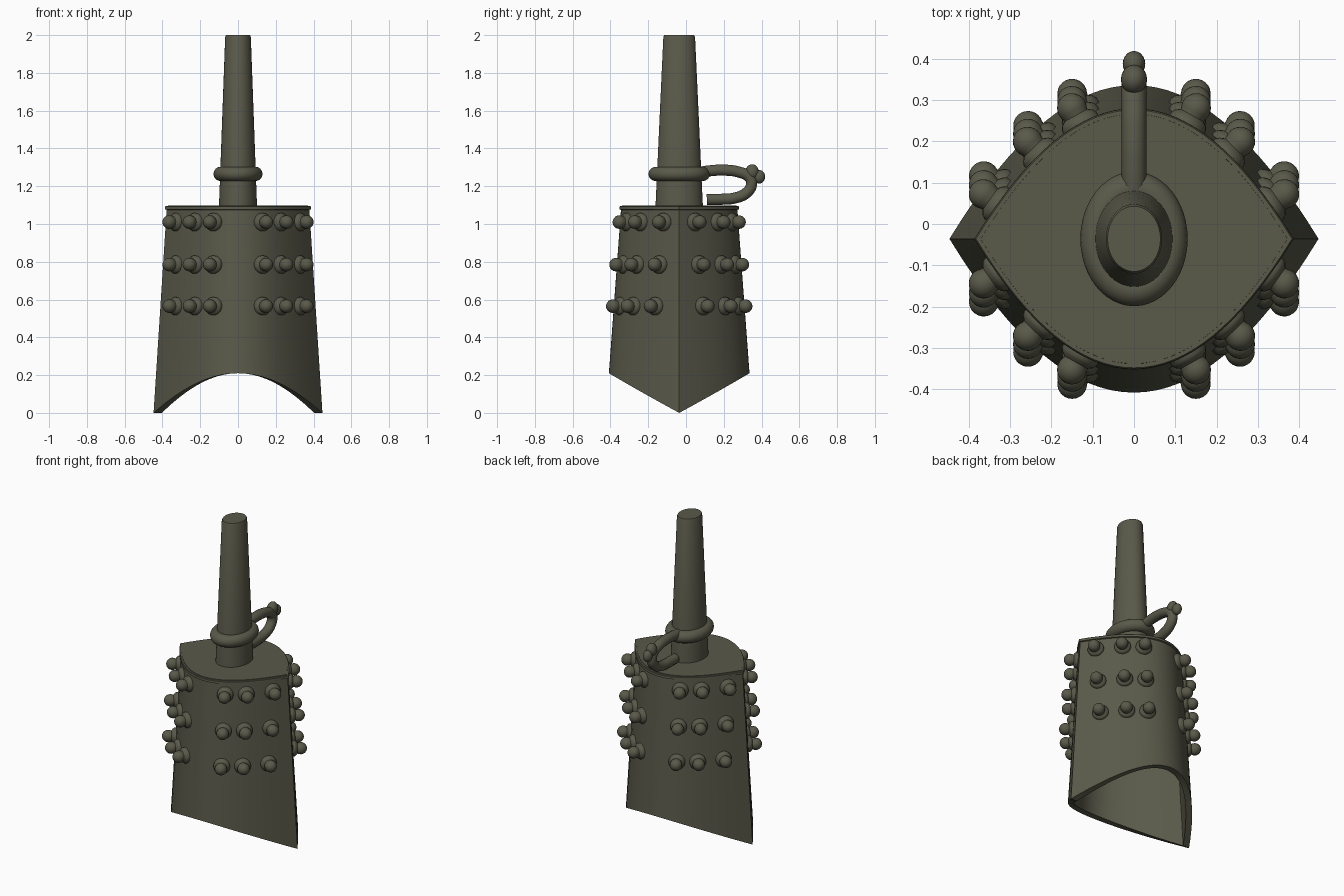
import bpy, bmesh, math
from mathutils import Vector, Matrix

if "Cube" in bpy.data.objects:
    bpy.data.objects.remove(bpy.data.objects["Cube"])

CY = -0.036          # y of the bell axis
TOP = 1.095

bronze = bpy.data.materials.new("dark olive bronze")
bronze.diffuse_color = (0.10, 0.10, 0.068, 1)
bronze.use_nodes = True
bronze.node_tree.nodes["Principled BSDF"].inputs["Base Color"].default_value = bronze.diffuse_color


def finish(name, bm, angle=32):
    bmesh.ops.recalc_face_normals(bm, faces=bm.faces)
    me = bpy.data.meshes.new(name)
    bm.to_mesh(me)
    bm.free()
    ob = bpy.data.objects.new(name, me)
    bpy.context.collection.objects.link(ob)
    me.materials.append(bronze)
    bpy.ops.object.select_all(action='DESELECT')
    ob.select_set(True)
    bpy.context.view_layer.objects.active = ob
    bpy.ops.object.shade_smooth_by_angle(angle=math.radians(angle))
    return ob


def loft(bm, rings, cap=True):
    """Skin a list of closed point rings."""
    vr = [[bm.verts.new(p) for p in r] for r in rings]
    n = len(vr[0])
    for a, b in zip(vr, vr[1:]):
        for i in range(n):
            j = (i + 1) % n
            bm.faces.new((a[i], a[j], b[j], b[i]))
    if cap:
        bm.faces.new(vr[0])
        bm.faces.new(vr[-1])


def half_sizes(z):
    return 0.45 - 0.07 * z / 1.09, 0.31 + 0.065 * (1.09 - z) / 0.88


def lens(z=None, grow=0.0, n=32):
    """Pointed-oval ring; z=None follows the arched mouth."""
    pts = []
    for side in (-1, 1):
        for k in range(n):
            s = side * (-1 + 2 * k / n) * -1
            f = 1 - s * s
            zz = 0.21 * f if z is None else z
            hx, hy = half_sizes(zz)
            pts.append(Vector((s * (hx + grow), CY - side * f * (hy + grow * 0.9) * -1, zz)))
    return pts


# bell body: inner roof, inner wall, arched mouth, outer wall, top plate
bm = bmesh.new()
loft(bm, [lens(1.04, -0.05), lens(None, -0.047), lens(None, -0.003), lens(1.075, -0.003),
          lens(1.078, 0.006), lens(1.092, 0.006), lens(TOP, 0.003)])
finish("bell_body", bm)

# thin raised panel on the top plate
bm = bmesh.new()
loft(bm, [lens(1.085, -0.008), lens(1.098, -0.008)])
finish("top_panel", bm)

# bosses: flange and round knob, along the wall normal
profile = [(0.048, -0.03), (0.048, 0.006), (0.043, 0.014), (0.032, 0.022)]
for k in range(9):
    a = math.radians(-25 + 115 * k / 8)
    profile.append((max(0.036 * math.cos(a), 0.0008), 0.042 + 0.036 * math.sin(a)))
bm = bmesh.new()
N = 20
for z in (1.01, 0.785, 0.565):
    hx, hy = half_sizes(z)
    for x in (0.13, 0.228, 0.33):
        for sx in (-1, 1):
            for sy in (-1, 1):
                y = hy * (1 - (x / hx) ** 2)
                slope = 2 * hy * x / hx ** 2
                d = Vector((sx * slope, sy, 0)).normalized()
                base = Vector((sx * x, CY + sy * y, z))
                u, v = Vector((0, 0, 1)), Vector((0, 0, 1)).cross(d)
                loft(bm, [[base + d * h + r * (u * math.cos(t) + v * math.sin(t))
                           for t in (2 * math.pi * i / N for i in range(N))]
                          for r, h in profile])
finish("bosses", bm)


def oval(rx, ry, z, n=48):
    return [Vector((rx * math.cos(2 * math.pi * i / n), CY + ry * math.sin(2 * math.pi * i / n), z))
            for i in range(n)]


# tapered oval shank
bm = bmesh.new()
loft(bm, [oval(0.102, 0.127, 1.06), oval(0.068, 0.084, 1.99), oval(0.064, 0.079, 2.0)])
finish("shank", bm)

# collar ring around the shank
bm = bmesh.new()
rings = []
for i in range(17):
    a = 2 * math.pi * i / 16
    c, s = math.cos(a), math.sin(a)
    rings.append(oval(0.092 + 0.038 * c, 0.123 + 0.040 * c, 1.265 + 0.038 * s))
loft(bm, rings, cap=False)
bmesh.ops.remove_doubles(bm, verts=bm.verts, dist=1e-5)
finish("collar_ring", bm, 60)

# hanging loop behind the collar
path = [(0.06, 1.272), (0.14, 1.283), (0.21, 1.285), (0.28, 1.275), (0.335, 1.248),
        (0.347, 1.21), (0.32, 1.165), (0.26, 1.138), (0.19, 1.131), (0.11, 1.13)]
cu = bpy.data.curves.new("loop_path", 'CURVE')
cu.dimensions = '3D'
cu.bevel_depth = 0.03
cu.bevel_resolution = 5
cu.use_fill_caps = True
sp = cu.splines.new('BEZIER')
sp.bezier_points.add(len(path) - 1)
for p, (y, z) in zip(sp.bezier_points, path):
    p.co = (0, y, z)
    p.handle_left_type = p.handle_right_type = 'AUTO'
tmp = bpy.data.objects.new("loop_path", cu)
bpy.context.collection.objects.link(tmp)
bpy.context.view_layer.update()
me = bpy.data.meshes.new_from_object(tmp.evaluated_get(bpy.context.evaluated_depsgraph_get()))
bpy.data.objects.remove(tmp)
bm = bmesh.new()
bm.from_mesh(me)
bmesh.ops.remove_doubles(bm, verts=bm.verts, dist=1e-5)
for f in bm.faces:
    f.material_index = 0
finish("hanging_loop", bm, 45)

# knobbed head on the loop
bm = bmesh.new()
for y, z, r in ((0.35, 1.275, 0.036), (0.388, 1.25, 0.031)):
    bmesh.ops.create_uvsphere(bm, u_segments=20, v_segments=12, radius=r,
                              matrix=Matrix.Translation((0, y, z)) @ Matrix.Diagonal((0.88, 1, 1.15, 1)))
finish("loop_head", bm, 60)
